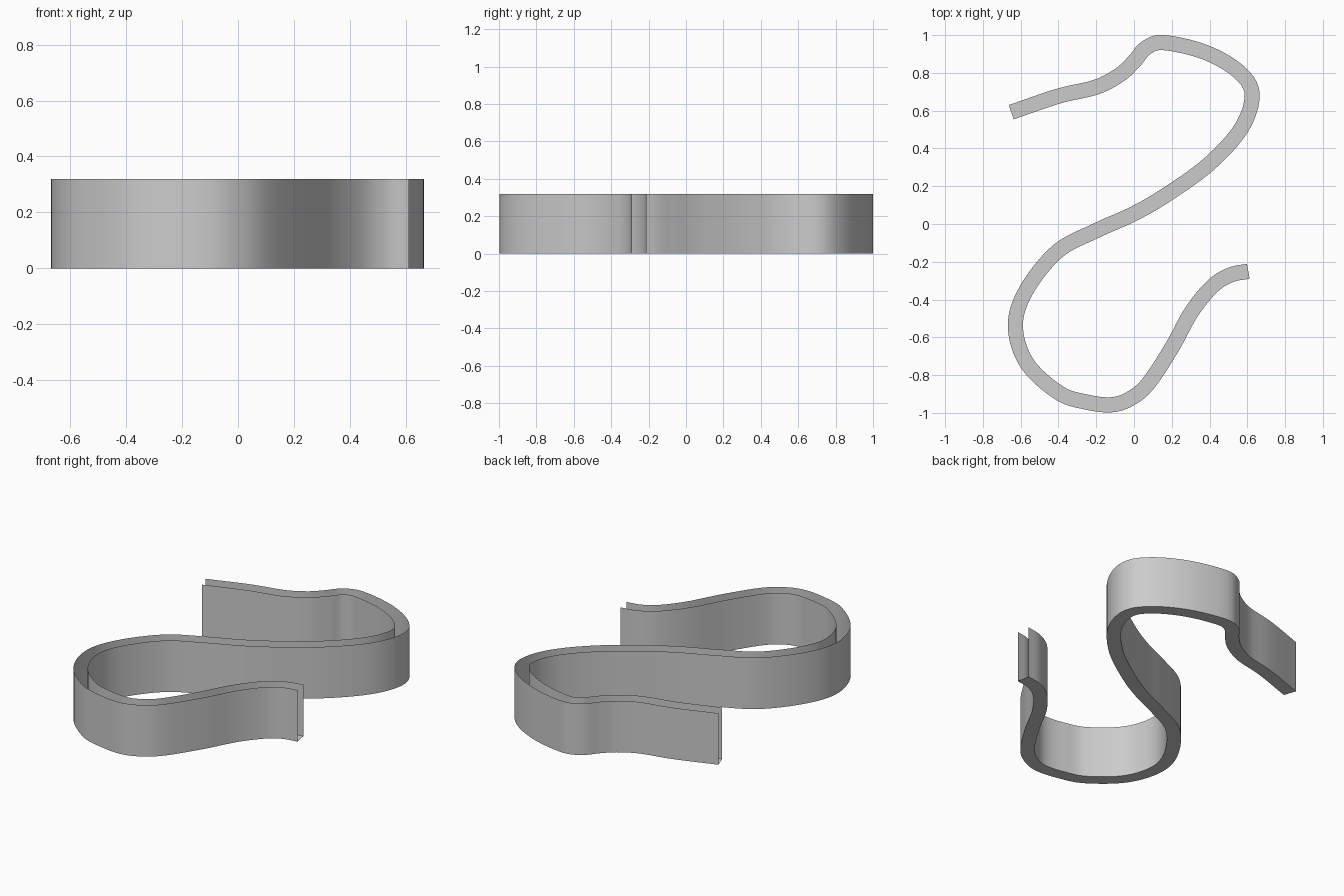
import bpy, bmesh
from mathutils import Vector

cube = bpy.data.objects.get("Cube")
if cube:
    bpy.data.objects.remove(cube, do_unlink=True)

HEIGHT, HALF_WIDTH, STEPS = 0.32, 0.04, 8

# Centre line of the winding channel, seen from above
PATH = [Vector(p) for p in (
    (-.65, .592), (-.4, .677), (-.2, .725), (-.075, .79), (0, .86), (.065, .933),
    (.16, .96), (.375, .91), (.55, .81), (.625, .69), (.57, .51), (.4, .32),
    (.18, .16), (0, .055), (-.2, -.035), (-.405, -.145), (-.57, -.35),
    (-.628, -.54), (-.565, -.74), (-.395, -.895), (-.25, -.943), (-.12, -.957),
    (-.02, -.925), (.075, -.845), (.2, -.655), (.305, -.465), (.415, -.33),
    (.51, -.27), (.605, -.25))]


def smooth_path(points):
    """Catmull-Rom curve through the points."""
    pts = [2 * points[0] - points[1], *points, 2 * points[-1] - points[-2]]
    out = []
    for a, b, c, d in zip(pts, pts[1:], pts[2:], pts[3:]):
        for s in range(STEPS):
            t = s / STEPS
            out.append(0.5 * (2 * b + (c - a) * t + (2 * a - 5 * b + 4 * c - d) * t**2
                              + (3 * b - a - 3 * c + d) * t**3))
    return out + [points[-1]]


grey = bpy.data.materials.new("light_grey")
grey.use_nodes = True
grey.diffuse_color = (0.6, 0.6, 0.6, 1)
grey.node_tree.nodes["Principled BSDF"].inputs["Base Color"].default_value = (0.6, 0.6, 0.6, 1)

# Thin-walled channel: two side walls and a floor, open at the top and ends
bm = bmesh.new()
line = smooth_path(PATH)
rows = []
for i, p in enumerate(line):
    tangent = (line[min(i + 1, len(line) - 1)] - line[max(i - 1, 0)]).normalized()
    side = Vector((-tangent.y, tangent.x)) * HALF_WIDTH
    left, right = p + side, p - side
    rows.append([bm.verts.new((q.x, q.y, z)) for q, z in
                 ((left, HEIGHT), (left, 0), (right, 0), (right, HEIGHT))])
for r, s in zip(rows, rows[1:]):
    for k in range(3):
        bm.faces.new((r[k], s[k], s[k + 1], r[k + 1])).smooth = True

# Keep the corners between walls and floor sharp
bm.normal_update()
for e in bm.edges:
    if len(e.link_faces) == 2 and e.calc_face_angle() > 0.8:
        e.smooth = False

mesh = bpy.data.meshes.new("winding_channel")
bm.to_mesh(mesh)
bm.free()
mesh.materials.append(grey)
channel = bpy.data.objects.new("winding_channel", mesh)
bpy.context.collection.objects.link(channel)
